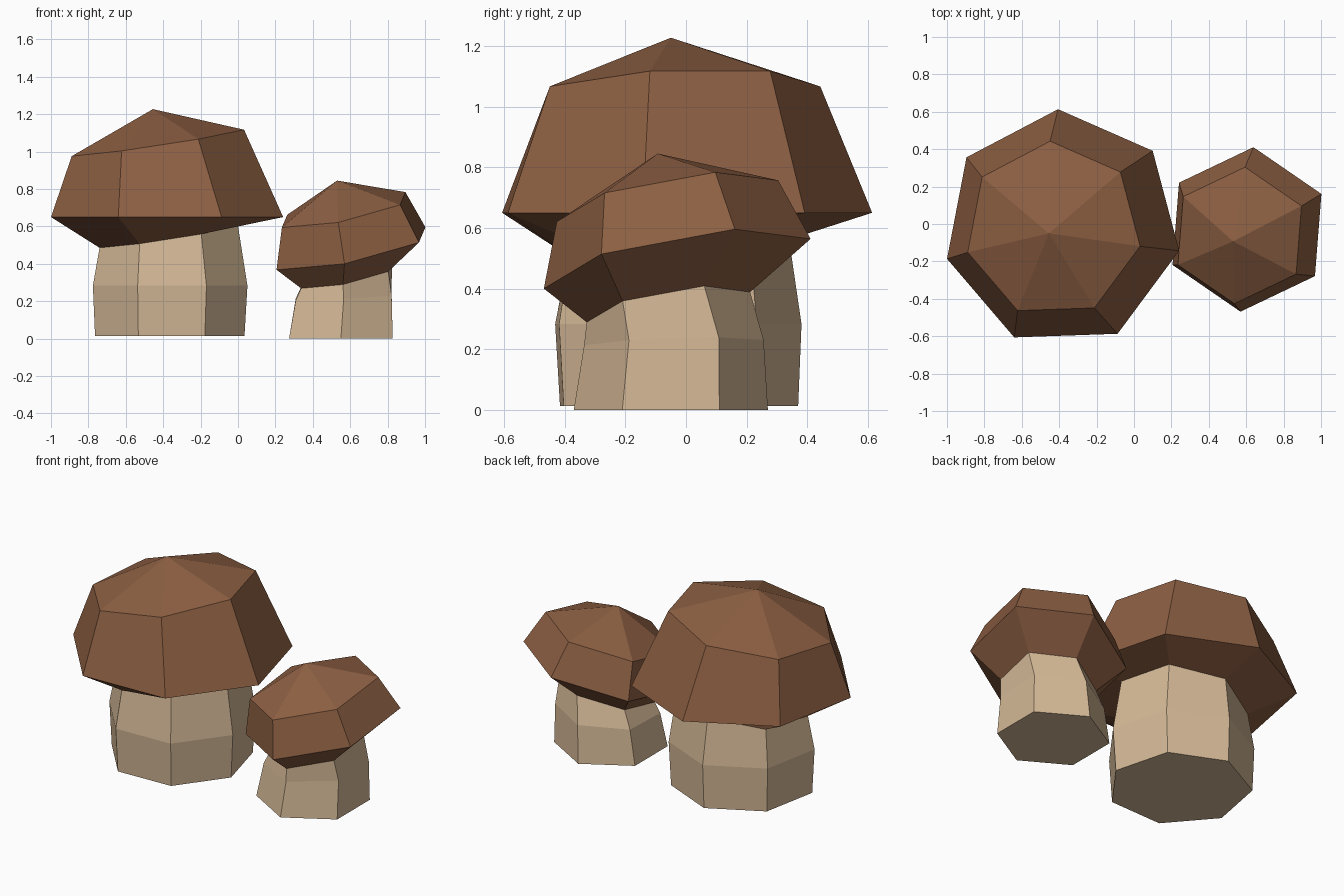
import bpy, bmesh, math

if "Cube" in bpy.data.objects:
    bpy.data.objects.remove(bpy.data.objects["Cube"])


def material(name, color):
    m = bpy.data.materials.new(name)
    m.diffuse_color = (*color, 1)
    m.use_nodes = True
    m.node_tree.nodes["Principled BSDF"].inputs["Base Color"].default_value = m.diffuse_color
    return m


brown = material("cap_brown", (0.263, 0.114, 0.055))
cream = material("stem_cream", (0.658, 0.479, 0.305))


def ring(bm, sides, center, radius, start, slope=(0, 0)):
    """Regular ring of vertices lying on a tilted plane."""
    cx, cy, cz = center
    verts = []
    for i in range(sides):
        a = math.radians(start) + 2 * math.pi * i / sides
        dx, dy = radius * math.cos(a), radius * math.sin(a)
        verts.append(bm.verts.new((cx + dx, cy + dy, cz + slope[0] * dx + slope[1] * dy)))
    return verts


def loft(name, mat, sides, rings, apex=None):
    """Skin the rings from bottom to top; close the ends, the top optionally with a point."""
    bm = bmesh.new()
    loops = [ring(bm, sides, *r) for r in rings]
    for low, high in zip(loops, loops[1:]):
        for i in range(sides):
            j = (i + 1) % sides
            bm.faces.new((low[i], low[j], high[j], high[i]))
    bm.faces.new(loops[0][::-1])
    top = loops[-1]
    if apex:
        tip = bm.verts.new(apex)
        for i in range(sides):
            bm.faces.new((top[i], top[(i + 1) % sides], tip))
    else:
        bm.faces.new(top)
    bmesh.ops.recalc_face_normals(bm, faces=bm.faces)
    mesh = bpy.data.meshes.new(name)
    bm.to_mesh(mesh)
    bm.free()
    mesh.materials.append(mat)
    obj = bpy.data.objects.new(name, mesh)
    bpy.context.collection.objects.link(obj)


# Large seven-sided mushroom: stem and cap share the tilted neck ring
tilt = (0.155, 0.045)
neck = ((-0.373, -0.04, 0.547), 0.38, 92, tilt)
loft("large_stem", cream, 7, [
    ((-0.368, -0.04, 0.013), 0.41, 92),
    ((-0.366, -0.043, 0.283), 0.424, 92),
    neck])
loft("large_cap", brown, 7, [
    neck,
    ((-0.384, -0.023, 0.65), 0.637, 92),
    ((-0.432, -0.03, 1.05), 0.473, 92, (0.152, 0.04))],
    apex=(-0.455, -0.05, 1.227))

# Small six-sided mushroom, tilted more strongly
tilt = (0.205, 0.17)
neck = ((0.58, -0.058, 0.339), 0.27, 86, tilt)
loft("small_stem", cream, 6, [
    ((0.55, -0.05, 0.0), 0.32, 90),
    ((0.565, -0.04, 0.222), 0.296, 90, (0.05, 0.03)),
    neck])
loft("small_cap", brown, 6, [
    neck,
    ((0.604, -0.029, 0.482), 0.441, 85.5, tilt),
    ((0.565, -0.061, 0.689), 0.366, 85.5, tilt)],
    apex=(0.53, -0.093, 0.845))
